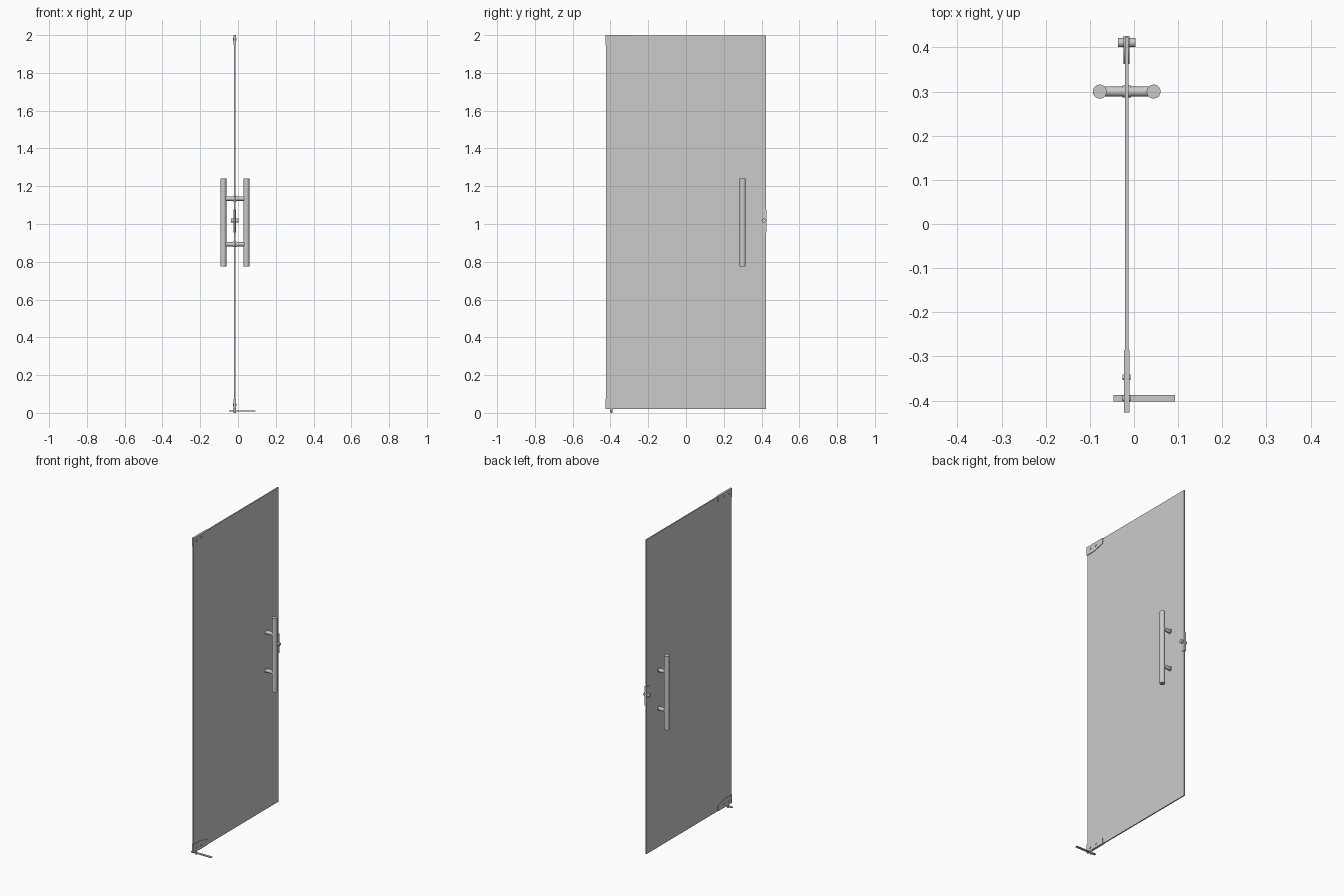
import bpy, bmesh, math
from mathutils import Matrix

if "Cube" in bpy.data.objects:
    bpy.data.objects.remove(bpy.data.objects["Cube"])

CX = -0.0165  # centre plane of the door leaf


def finish(name, bm, smooth=False):
    bmesh.ops.recalc_face_normals(bm, faces=bm.faces)
    me = bpy.data.meshes.new(name)
    bm.to_mesh(me)
    bm.free()
    ob = bpy.data.objects.new(name, me)
    bpy.context.collection.objects.link(ob)
    if smooth:
        bpy.ops.object.select_all(action='DESELECT')
        ob.select_set(True)
        bpy.context.view_layer.objects.active = ob
        bpy.ops.object.shade_smooth_by_angle()
    return ob


def box(name, lo, hi):
    bm = bmesh.new()
    size = [b - a for a, b in zip(lo, hi)]
    mid = [(a + b) / 2 for a, b in zip(lo, hi)]
    bmesh.ops.create_cube(bm, size=1, matrix=Matrix.Translation(mid) @ Matrix.Diagonal((*size, 1)))
    return finish(name, bm)


def cylinder(name, centre, r, length, axis='Z', segments=32):
    bm = bmesh.new()
    rot = Matrix.Rotation(math.pi / 2, 4, 'Y') if axis == 'X' else Matrix.Identity(4)
    bmesh.ops.create_cone(bm, cap_ends=True, segments=segments, radius1=r, radius2=r,
                          depth=length, matrix=Matrix.Translation(centre) @ rot)
    return finish(name, bm, True)


def plate(name, outline, half, smooth=False):
    # (y, z) outline extruded across the leaf thickness
    bm = bmesh.new()
    face = bm.faces.new([bm.verts.new((CX - half, y, z)) for y, z in outline])
    ext = bmesh.ops.extrude_face_region(bm, geom=[face])
    verts = [v for v in ext['geom'] if isinstance(v, bmesh.types.BMVert)]
    bmesh.ops.translate(bm, verts=verts, vec=(2 * half, 0, 0))
    return finish(name, bm, smooth)


# Glass leaf
box("glass_leaf", (CX - 0.0035, -0.423, 0.02), (CX + 0.0035, 0.423, 1.998))

# Pull handles on both sides
for side, x in (("left", -0.0775), ("right", 0.0445)):
    cylinder("pull_bar_" + side, (x, 0.30, 1.008), 0.0158, 0.465)
for label, z in (("lower", 0.893), ("upper", 1.134)):
    cylinder("handle_standoff_" + label, (CX, 0.30, z), 0.0112, 0.11, 'X')
    cylinder("standoff_collar_" + label, (CX, 0.30, z), 0.0138, 0.019, 'X')

# Corner hinge patches with clamp screws
patch = [(-0.427, 0.0), (-0.287, 0.0), (-0.287, 0.035), (-0.358, 0.053), (-0.427, 0.053)]
for label, z0, s in (("bottom", 0.02, 1), ("top", 2.0, -1)):
    plate("hinge_patch_" + label, [(y, z0 + s * z) for y, z in patch], 0.0065)
    for i, y in enumerate((-0.347, -0.395)):
        cylinder(f"patch_screw_{label}_{i}", (CX, y, z0 + s * 0.022), 0.0065, 0.018, 'X', 20)

# Half-round lock case with key cylinder
arc = [math.pi / 2 + math.pi * i / 32 for i in range(33)]
lock = [(0.4265, 0.956)] + [(0.422 + 0.06 * math.cos(a), 1.016 + 0.06 * math.sin(a))
                           for a in reversed(arc)] + [(0.4265, 1.076)]
plate("lock_case", lock, 0.0068, True)
cylinder("key_cylinder", (CX, 0.411, 1.018), 0.0105, 0.039, 'X')

# Floor pivot arm and pin
box("floor_pivot_arm", (-0.047, -0.402, 0.007), (0.093, -0.388, 0.012))
cylinder("floor_pivot_pin", (CX, -0.395, 0.0125), 0.006, 0.025, 'Z', 20)
